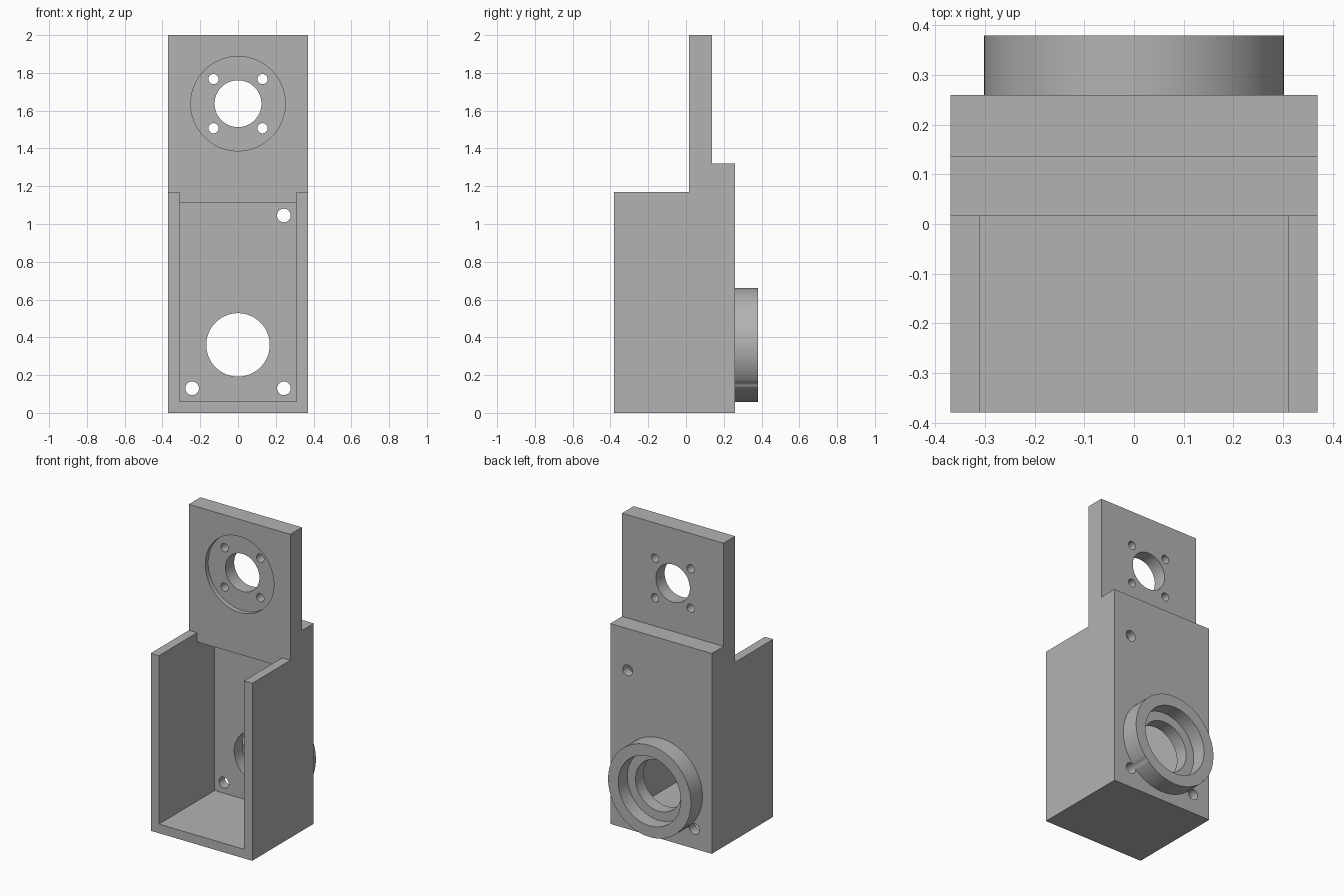
import bpy, bmesh, math
from mathutils import Matrix, Vector

if "Cube" in bpy.data.objects:
    bpy.data.objects.remove(bpy.data.objects["Cube"], do_unlink=True)

grey = bpy.data.materials.new("plain grey")
grey.use_nodes = True
GREY = (0.45, 0.45, 0.45, 1)
grey.diffuse_color = GREY
grey.node_tree.nodes["Principled BSDF"].inputs["Base Color"].default_value = GREY

# Main dimensions
HALF_W, WALL = 0.37, 0.06
FRONT, BACK, BACK_INNER = -0.38, 0.26, 0.2
PLATE_FRONT, PLATE_BACK = 0.016, 0.137
WALL_TOP, BLOCK_TOP, CEILING = 1.17, 1.32, 1.11
BORE_Z, MOUNT_Z = 0.36, 1.637


def finish(name, bm):
    bmesh.ops.recalc_face_normals(bm, faces=bm.faces)
    mesh = bpy.data.meshes.new(name)
    bm.to_mesh(mesh)
    bm.free()
    mesh.materials.append(grey)
    ob = bpy.data.objects.new(name, mesh)
    bpy.context.scene.collection.objects.link(ob)
    return ob


def box(name, lo, hi):
    bm = bmesh.new()
    lo, hi = Vector(lo), Vector(hi)
    size = Matrix.Diagonal((*(hi - lo), 1))
    bmesh.ops.create_cube(bm, size=1, matrix=Matrix.Translation((lo + hi) / 2) @ size)
    return finish(name, bm)


def cylinder(name, x, z, radius, y0, y1, sides=64):
    bm = bmesh.new()
    place = Matrix.Translation((x, (y0 + y1) / 2, z)) @ Matrix.Rotation(math.pi / 2, 4, "X")
    bmesh.ops.create_cone(bm, cap_ends=True, segments=sides, radius1=radius,
                          radius2=radius, depth=y1 - y0, matrix=place)
    return finish(name, bm)


def combine(target, tool, operation):
    mod = target.modifiers.new(tool.name, "BOOLEAN")
    mod.operation, mod.solver, mod.object = operation, "EXACT", tool
    bpy.context.view_layer.objects.active = target
    bpy.ops.object.modifier_apply(modifier=mod.name)
    bpy.data.objects.remove(tool, do_unlink=True)


# Body: stepped side profile pushed across the width
profile = [(FRONT, 0), (BACK, 0), (BACK, BLOCK_TOP), (PLATE_BACK, BLOCK_TOP),
           (PLATE_BACK, 2), (PLATE_FRONT, 2), (PLATE_FRONT, WALL_TOP), (FRONT, WALL_TOP)]
bm = bmesh.new()
face = bm.faces.new([bm.verts.new((-HALF_W, y, z)) for y, z in profile])
ext = bmesh.ops.extrude_face_region(bm, geom=[face])
moved = [v for v in ext["geom"] if isinstance(v, bmesh.types.BMVert)]
bmesh.ops.translate(bm, verts=moved, vec=(2 * HALF_W, 0, 0))
body = finish("bracket_body", bm)

# Bearing boss on the back
combine(body, cylinder("bearing_boss", 0, BORE_Z, 0.302, BACK - 0.03, 0.38, 96), "UNION")

# Open cavity, and the gap between the side walls in front of the plate
inner = HALF_W - WALL
combine(body, box("cavity", (-inner, -0.5, WALL), (inner, BACK_INNER, CEILING)), "DIFFERENCE")
combine(body, box("open_top", (-inner, -0.5, 1), (inner, PLATE_FRONT, 1.3)), "DIFFERENCE")

# Bearing seat and shaft hole
combine(body, cylinder("bearing_seat", 0, BORE_Z, 0.228, 0.285, 0.5), "DIFFERENCE")
combine(body, cylinder("shaft_hole", 0, BORE_Z, 0.168, 0.1, 0.5), "DIFFERENCE")

# Shallow round recess and centre hole in the upper plate
combine(body, cylinder("recess", 0, MOUNT_Z, 0.25, -0.2, PLATE_FRONT + 0.03, 96), "DIFFERENCE")
combine(body, cylinder("centre_hole", 0, MOUNT_Z, 0.124, -0.2, 0.3), "DIFFERENCE")
for sx in (-1, 1):
    for sz in (-1, 1):
        combine(body, cylinder("mount_hole", sx * 0.13, MOUNT_Z + sz * 0.13,
                               0.027, -0.2, 0.3, 32), "DIFFERENCE")

# Screw holes in the back wall
for x, z in ((-0.243, 0.13), (0.243, 0.13), (0.243, 1.045)):
    combine(body, cylinder("screw_hole", x, z, 0.036, 0.1, 0.5, 32), "DIFFERENCE")

# Smooth round walls, sharp edges
bpy.ops.object.select_all(action="DESELECT")
body.select_set(True)
bpy.context.view_layer.objects.active = body
bpy.ops.object.shade_smooth_by_angle(angle=math.radians(30))
